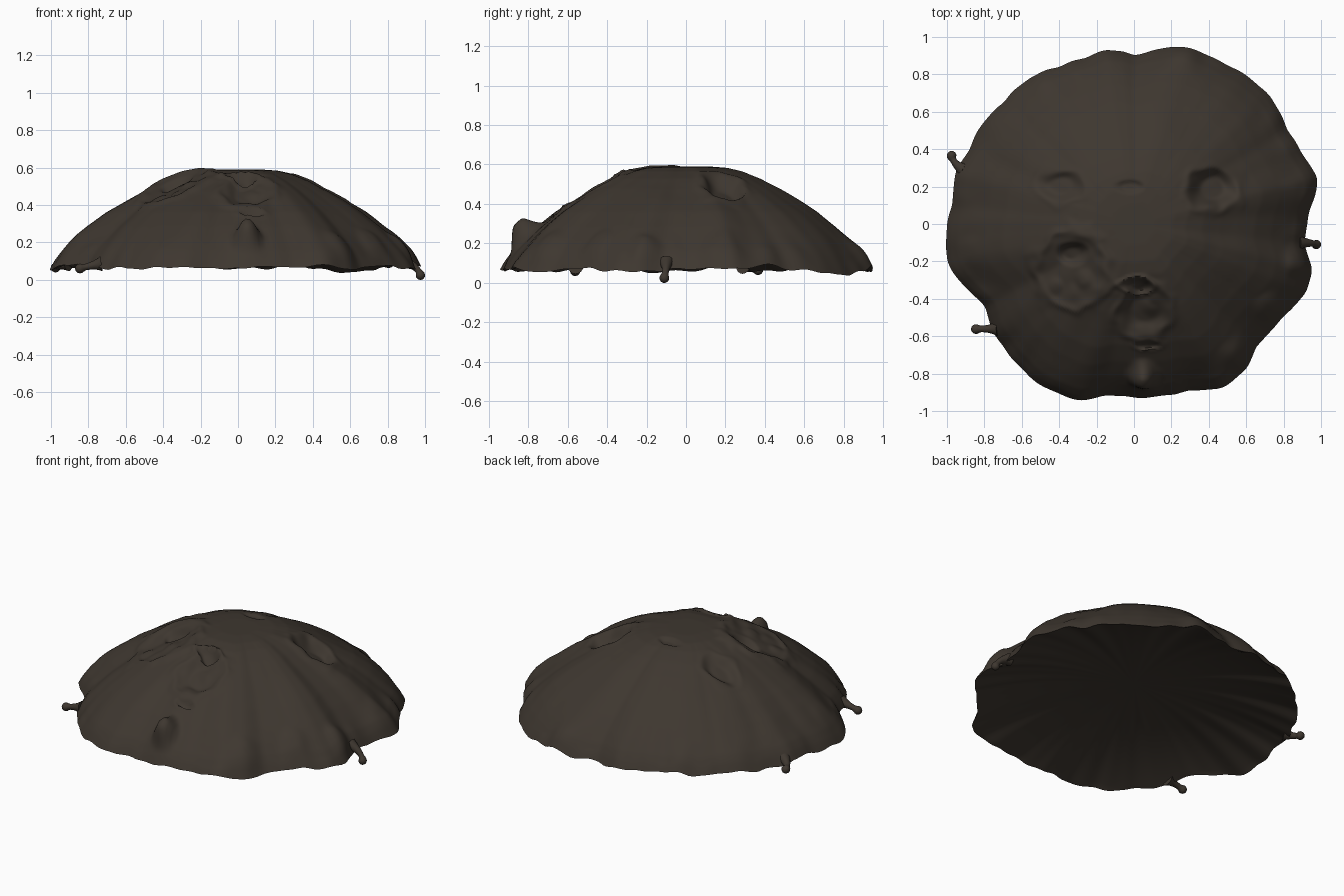
import bpy, bmesh, math
from mathutils import Vector, noise

if "Cube" in bpy.data.objects:
    bpy.data.objects.remove(bpy.data.objects["Cube"])

mud = bpy.data.materials.new("dark_brown_mud")
mud.diffuse_color = (0.048, 0.038, 0.029, 1)
mud.use_nodes = True
mud.node_tree.nodes["Principled BSDF"].inputs["Base Color"].default_value = mud.diffuse_color

# Ragged outline of the mound, seen from above
OUTLINE = [(.93, .05), (.965, .15), (.985, .25), (.90, .38), (.82, .5), (.79, .58), (.73, .68),
           (.62, .78), (.48, .86), (.3, .94), (.2, .945), (0, .9), (-.15, .935), (-.27, .885),
           (-.4, .84), (-.55, .79), (-.7, .65), (-.8, .55), (-.88, .4), (-.95, .28),
           (-.97, .1), (-1, 0), (-1, -.2), (-.92, -.32), (-.79, -.44), (-.765, -.55),
           (-.7, -.66), (-.5, -.86), (-.28, -.945), (-.15, -.91), (.15, -.92), (.3, -.89),
           (.46, -.88), (.6, -.78), (.65, -.65), (.8, -.49), (.92, -.37), (.95, -.25),
           (.91, -.1)]
POLAR = sorted((math.atan2(y, x) % math.tau, math.hypot(x, y)) for x, y in OUTLINE)
POLAR = [(POLAR[-1][0] - math.tau, POLAR[-1][1])] + POLAR + [(POLAR[0][0] + math.tau, POLAR[0][1])]
# Height against fraction of the outline radius
PROFILE = [(0, .59), (.12, .59), (.22, .583), (.3, .565), (.4, .527), (.5, .477), (.6, .42),
           (.7, .36), (.8, .285), (.88, .215), (.94, .16), (.975, .115), (1, .07)]


def lerp_table(table, v):
    for (a, p), (b, q) in zip(table, table[1:]):
        if v <= b:
            return p + (q - p) * (v - a) / (b - a)
    return table[-1][1]


def outline(a):
    r = sum(lerp_table(POLAR, (a + d) % math.tau) for d in (-.02, 0, .02)) / 3
    return r + .008 * noise.noise((math.cos(a) * 9, math.sin(a) * 9, 2))


def smooth(lo, hi, v):
    s = min(max((v - lo) / (hi - lo), 0), 1)
    return s * s * (3 - 2 * s)


# Pits: x, y, radius x, radius y, depth, raised lip
PITS = [(-.39, .2, .13, .09, .035, .004), (.42, .19, .14, .12, .065, .006),
        (-.02, .2, .1, .04, .018, 0), (-.33, -.24, .18, .19, .02, .015),
        (-.33, -.16, .09, .07, .035, 0), (.05, -.46, .14, .14, .04, .012),
        (.02, -.33, .085, .045, .04, .012), (.07, -.65, .07, .025, .02, .008)]
# Lumps: x, y, radius, height
LUMPS = [(.1, -.43, .07, .02), (.05, -.81, .085, .085), (-.27, -.3, .06, .015),
         (.9, .2, .12, .02), (.9, -.2, .11, .035), (.56, -.7, .1, .02),
         (-.42, -.33, .05, .012), (.72, -.45, .09, .02), (-.88, -.15, .1, .01)]


def relief(x, y):
    dz = 0
    wob = 1 + .25 * noise.noise((x * 11, y * 11, 3))
    for cx, cy, rx, ry, depth, lip in PITS:
        d = math.hypot((x - cx) / rx, (y - cy) / ry) * wob
        dz += -depth * (1 - smooth(.4, 1, d)) + lip * math.exp(-((d - 1.08) / .16) ** 2)
    for cx, cy, r, h in LUMPS:
        d = math.hypot(x - cx, y - cy) / r * wob
        dz += h * (1 - smooth(.2, 1.1, d))
    return dz


def rim_height(a):
    c, s = math.cos(a), math.sin(a)
    return .066 + .035 * noise.noise((c * 3.3, s * 3.3, 1)) + .025 * noise.noise((c * 8, s * 8, 5))


def top_point(t, a):
    R = outline(a)
    c, s = math.cos(a), math.sin(a)
    x, y = R * t * c, R * t * s
    edge = smooth(.8, .96, t)
    ripple = noise.noise((c * 6, s * 6, t)) * .02 * edge * (1 - smooth(.96, 1, t))
    z = lerp_table(PROFILE, t) + ripple + (rim_height(a) - .07) * smooth(.86, 1, t)
    k = relief(x, y) * (1 - smooth(.96, 1, t))
    z += k + .006 * noise.noise((x * 5, y * 5, 9)) * smooth(.3, .5, t)
    # The low front lump leans outward
    lean = .5 * max(k, 0) if y < -.68 and abs(x - .05) < .12 else 0
    return Vector((x, y - lean, z))


HOLLOW = .15


# The underside is a shallow bowl that keeps the waves of the rim
def under_point(t, a):
    R = outline(a)
    z = .066 + HOLLOW * (1 - t ** 2.5) + (rim_height(a) - .066) * t * t
    return Vector((R * t * math.cos(a), R * t * math.sin(a), z))


# Mound: top shell rings, then the underside
SEG, RINGS = 240, 84
bm = bmesh.new()
rows = [(top_point, (i / RINGS) ** .9) for i in range(1, RINGS + 1)]
rows += [(under_point, t) for t in (.985, .96, .93, .89, .84, .78, .7, .6, .5, .4, .3, .2, .1)]
grid = [[bm.verts.new(f(t, math.tau * j / SEG)) for j in range(SEG)] for f, t in rows]
for lo, hi in zip(grid, grid[1:]):
    for j in range(SEG):
        k = (j + 1) % SEG
        bm.faces.new((lo[j], hi[j], hi[k], lo[k]))
for ring, tip in ((grid[0], top_point(0, 0)), (grid[-1], under_point(0, 0))):
    v = bm.verts.new(tip)
    for j in range(SEG):
        bm.faces.new((v, ring[j], ring[(j + 1) % SEG]))


def finish(bm, name, angle):
    bmesh.ops.recalc_face_normals(bm, faces=bm.faces)
    me = bpy.data.meshes.new(name)
    bm.to_mesh(me)
    bm.free()
    me.materials.append(mud)
    ob = bpy.data.objects.new(name, me)
    bpy.context.collection.objects.link(ob)
    bpy.ops.object.select_all(action='DESELECT')
    ob.select_set(True)
    bpy.context.view_layer.objects.active = ob
    bpy.ops.object.shade_smooth_by_angle(angle=math.radians(angle))


finish(bm, "mound", 60)


# Drips: thin necks ending in round beads around the rim
def drip(name, start, mid, end, bead):
    a, b, c = Vector(start), Vector(mid), Vector(end)
    d = (c - b).normalized()
    n = 12
    path = [((1 - u) ** 2 * a + 2 * u * (1 - u) * b + u * u * c, bead * (.65 + .9 * (1 - u) ** 3))
            for u in (i / n for i in range(n - 2))]
    path += [(c + d * bead * math.sin(q), bead * math.cos(q))
             for q in (-.6, -.2, .2, .6, .95, 1.25, 1.5)]
    bm = bmesh.new()
    rings = []
    for i, (p, r) in enumerate(path):
        q = path[min(i + 1, len(path) - 1)][0] - path[max(i - 1, 0)][0]
        rot = q.to_track_quat('Z', 'Y')
        rings.append([bm.verts.new(p + rot @ Vector((r * math.cos(w), r * math.sin(w), 0)))
                      for w in (math.tau * j / 16 for j in range(16))])
    for lo, hi in zip(rings, rings[1:]):
        for j in range(16):
            k = (j + 1) % 16
            bm.faces.new((lo[j], lo[k], hi[k], hi[j]))
    bm.faces.new(rings[-1])
    bm.faces.new(rings[0][::-1])
    finish(bm, name, 60)


drip("right_drip", (.88, -.1, .1), (.96, -.1, .075), (.975, -.11, .024), .025)
drip("front_left_drip", (-.73, -.56, .085), (-.79, -.56, .075), (-.845, -.562, .06), .026)
drip("back_left_drip", (-.91, .29, .085), (-.965, .32, .075), (-.975, .365, .065), .026)
